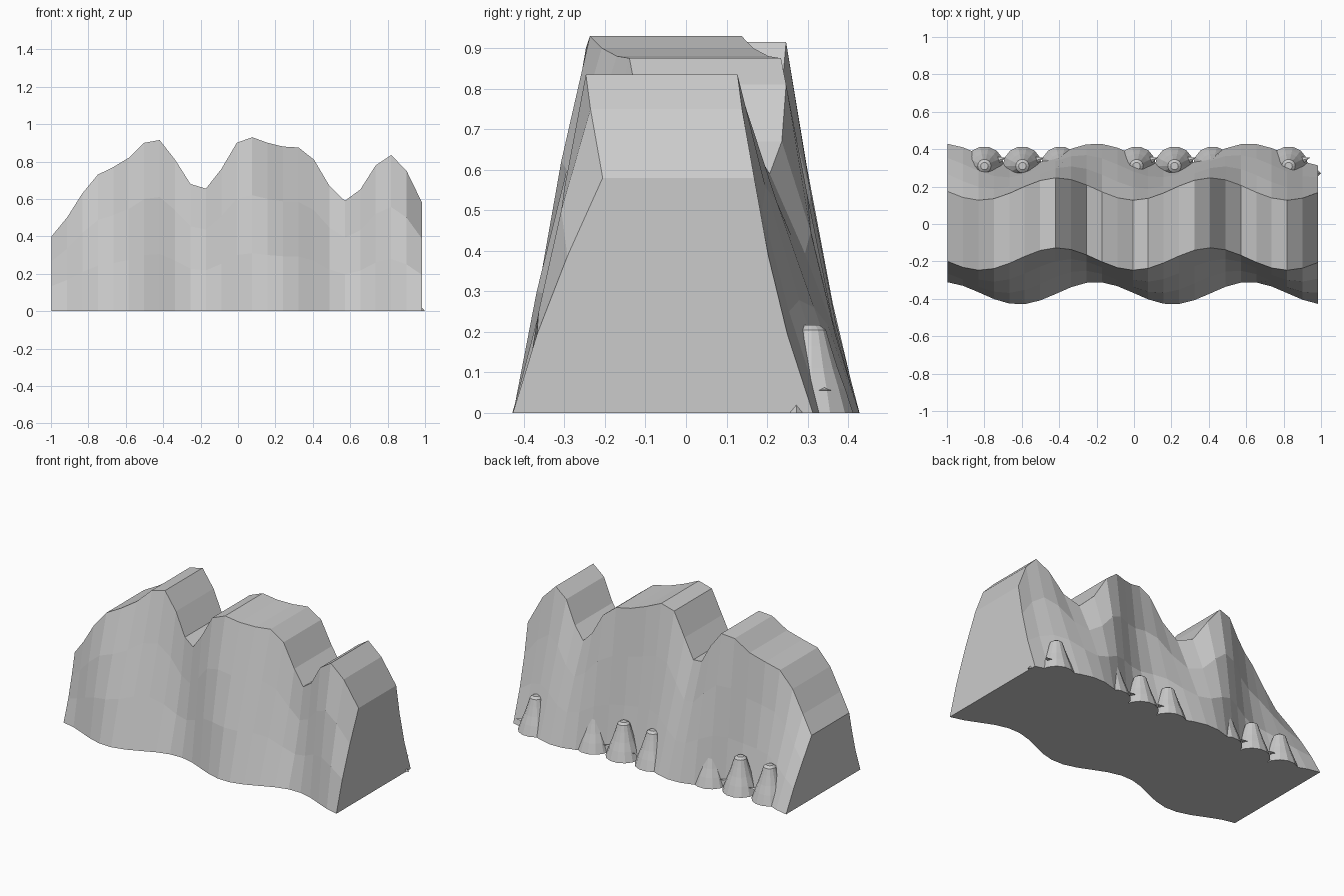
import bpy, bmesh
from math import cos, sin, pi

if "Cube" in bpy.data.objects:
    bpy.data.objects.remove(bpy.data.objects["Cube"])

X0, X1, PERIOD, LEVELS = -0.997, 0.984, 0.82, 3
HEIGHTS = [0.40, 0.50, 0.63, 0.73, 0.77, 0.82, 0.90, 0.915, 0.81, 0.68, 0.655, 0.76, 0.90,
           0.93, 0.90, 0.88, 0.875, 0.81, 0.67, 0.59, 0.65, 0.78, 0.835, 0.75, 0.58]


def add_object(name, bm):
    bmesh.ops.recalc_face_normals(bm, faces=bm.faces)
    mesh = bpy.data.meshes.new(name)
    bm.to_mesh(mesh)
    bm.free()
    ob = bpy.data.objects.new(name, mesh)
    bpy.context.collection.objects.link(ob)
    return ob


# Rock ridge: wavy tapering walls whose wave drifts sideways with height
def wall_y(x, t, side):
    wave = 0.06 * cos(2 * pi * (x + 0.205) / PERIOD + t * pi / 2)
    return side * (0.37 - 0.183 * t) + wave


bm = bmesh.new()
rings = []
for i, h in enumerate(HEIGHTS):
    x = X0 + (X1 - X0) * i / (len(HEIGHTS) - 1)
    ts = [k / LEVELS for k in range(LEVELS + 1)]
    ring = [bm.verts.new((x, wall_y(x, t, -1), h * t)) for t in ts]
    ring += [bm.verts.new((x, wall_y(x, t, 1), h * t)) for t in reversed(ts)]
    rings.append(ring)
for a, b in zip(rings, rings[1:]):
    for k in range(len(a)):
        n = (k + 1) % len(a)
        bm.faces.new((a[k], a[n], b[n], b[k]))
bm.faces.new(rings[0])
bm.faces.new(rings[-1])
add_object("rock_ridge", bm)


# Row of rounded stumps at the back foot, some buried in the waves of the wall
PROFILE = [(0.105, 0), (0.095, 0.03), (0.085, 0.06), (0.066, 0.11), (0.048, 0.165),
           (0.036, 0.205), (0.02, 0.217)]
SIDES = 14


def stump(name, x, y):
    bm = bmesh.new()
    rows = [[bm.verts.new((x + r * cos(2 * pi * k / SIDES), y + r * sin(2 * pi * k / SIDES), z))
             for k in range(SIDES)] for r, z in PROFILE]
    for a, b in zip(rows, rows[1:]):
        for k in range(SIDES):
            n = (k + 1) % SIDES
            bm.faces.new((a[k], a[n], b[n], b[k]))
    bm.faces.new(rows[0])
    bm.faces.new(rows[-1])
    # thin shard sticking out of the side
    base = [bm.verts.new((x + 0.06, y + dy, z)) for dy, z in ((0.0, 0.055), (0.05, 0.055), (0.025, 0.065))]
    tip = bm.verts.new((x + 0.115, y + 0.045, 0.057))
    bm.faces.new(base)
    for k in range(3):
        bm.faces.new((base[k], base[(k + 1) % 3], tip))
    return add_object(name, bm)


for i in range(9):
    stump(f"stump_{i + 1}", -0.80 + 0.2033 * i, 0.31)

# Small shard poking out of the right end
bm = bmesh.new()
bmesh.ops.create_cone(bm, cap_ends=True, segments=4, radius1=0.02, radius2=0, depth=0.024)
bmesh.ops.translate(bm, verts=bm.verts, vec=(0.98, 0.272, 0.012))
add_object("end_shard", bm)
